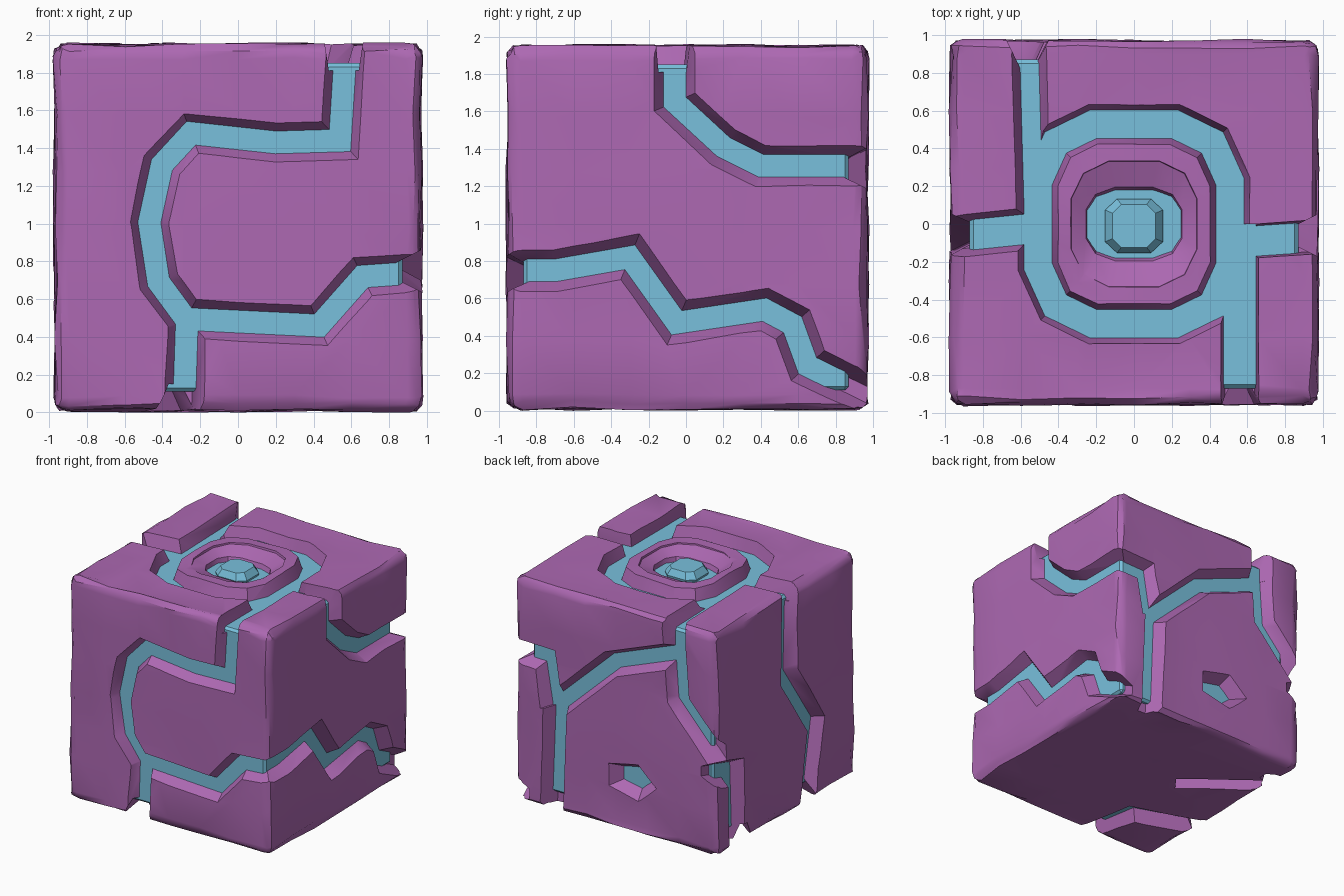
import bpy, bmesh, math, random
from mathutils import Vector, Matrix

if "Cube" in bpy.data.objects:
    bpy.data.objects.remove(bpy.data.objects["Cube"])

random.seed(4)
ZC, CORE = 0.98, 0.87           # block centre height, half size of inner core
E, UP, DN = 1.08, 2.08, -0.1    # groove ends run past the block edges


def material(name, rgb):
    m = bpy.data.materials.new(name)
    m.diffuse_color = (*rgb, 1)
    m.use_nodes = True
    m.node_tree.nodes["Principled BSDF"].inputs["Base Color"].default_value = m.diffuse_color
    return m


STONE = material("stone_purple", (0.42, 0.14, 0.45))
GLOW = material("core_blue", (0.19, 0.53, 0.72))

# face frames: u axis, v axis, outward normal
X, Y, Z = Vector((1, 0, 0)), Vector((0, 1, 0)), Vector((0, 0, 1))
FACES = {"front": (X, Z, -Y), "back": (X, Z, Y), "right": (Y, Z, X),
         "left": (Y, Z, -X), "top": (X, Y, Z), "bottom": (X, Y, -Z)}
cutters = []


def place(face, u, v, d):
    a, b, n = FACES[face]
    return a * u + b * v + n * d + (Z * ZC if b == Y else Vector())


def oval(cu, cv, ru, rv, start, end, n, shape=1.0):
    """n points along a (squarish) oval, angles in degrees."""
    out = []
    for i in range(n):
        t = math.radians(start + (end - start) * i / (n - 1))
        c, s = math.cos(t), math.sin(t)
        out.append((cu + ru * math.copysign(abs(c) ** shape, c), cv + rv * math.copysign(abs(s) ** shape, s)))
    return out


def skin(name, rings, loop=False, mat=None):
    """Solid skinned over a row of equal rings of points."""
    bm = bmesh.new()
    R = [[bm.verts.new(p) for p in ring] for ring in rings]
    k = len(R[0])
    for r, q in zip(R, R[1:] + (R[:1] if loop else [])):
        for i in range(k):
            j = (i + 1) % k
            bm.faces.new((r[i], r[j], q[j], q[i]))
    if not loop:
        bm.faces.new(R[0])
        bm.faces.new(R[-1])
    return add_object(name, bm, mat)


def add_object(name, bm, mat=None):
    bmesh.ops.recalc_face_normals(bm, faces=bm.faces)
    me = bpy.data.meshes.new(name)
    bm.to_mesh(me)
    bm.free()
    ob = bpy.data.objects.new(name, me)
    bpy.context.collection.objects.link(ob)
    if mat:
        me.materials.append(mat)
    return ob


def groove(face, pts, floor=0.06, rim=0.11, loop=False):
    """Trapezoid channel swept along a path drawn on one face, mitred at bends."""
    P, n, rings = [Vector(p) for p in pts], len(pts), []
    for i, p in enumerate(P):
        a = P[i - 1] if loop or i else p * 2 - P[1]
        b = P[(i + 1) % n] if loop or i < n - 1 else p * 2 - P[i - 1]
        d1, d2 = (p - a).normalized(), (b - p).normalized()
        s1 = Vector((-d1.y, d1.x))
        m = (s1 + Vector((-d2.y, d2.x))).normalized()
        m /= max(m.dot(s1), 0.7)
        ring = []
        for side, d in ((-1, 0.83), (1, 0.83), (1, E), (-1, E)):
            w = floor + (rim - floor) * (d - CORE) * 10
            ring.append(place(face, *(p + m * side * w), d))
        rings.append(ring)
    cutters.append(skin("groove_cutter", rings, loop))


def stack(name, face, cu, cv, sides, levels, mat=None, shape=1.0):
    """Stacked rings given as (radius_u, radius_v, depth)."""
    h = 180 / sides
    return skin(name, [[place(face, u, v, d) for u, v in oval(cu, cv, ru, rv, h, 360 - h, sides, shape)]
                       for ru, rv, d in levels], False, mat)


# outer stone: softened cube with slightly uneven faces
bm = bmesh.new()
bmesh.ops.create_cube(bm, size=1.94, matrix=Matrix.Translation((0, 0, ZC)))
bmesh.ops.bevel(bm, geom=bm.edges[:], offset=0.075, segments=3, profile=0.6, affect='EDGES')
bmesh.ops.subdivide_edges(bm, edges=[e for e in bm.edges if e.calc_length() > 0.5], cuts=5, use_grid_fill=True)
for v in bm.verts:
    v.co += Vector([random.uniform(-0.012, 0.012) for _ in range(3)])
    if v.co.y < -0.85:
        v.co.y += 0.015
stone = add_object("stone_shell", bm, STONE)

# front: hook-shaped groove with a branch to the base
hook = oval(-.19, .98, .28, .51, 102, 252, 5)
groove("front", [(.58, UP), (.54, 1.44), (.2, 1.43)] + hook + [(.43, .46), (.66, .72), (E, .75)])
groove("front", [(-.27, .5), (-.29, DN)])

# right: one groove from the top, one stepping down to the back corner
groove("right", [(-.06, UP), (-.06, 1.65), (.2, 1.41), (.4, 1.31), (E, 1.31)])
groove("right", [(-E, .75), (-.7, .75), (-.3, .82), (-.05, .47), (.42, .54), (.57, .46), (.65, .24), (E, .03)])

# back: arch plus side branches
groove("back", [(-.56, UP), (-.57, 1.66), (.05, 1.42), (.58, .92), (.62, DN)])
groove("back", [(-.57, 1.7), (-.6, 1.28), (-E, .76)])
groove("back", [(.61, .88), (.68, 1.29), (E, 1.3)])

# left
groove("left", [(E, .76), (.7, .65), (.67, DN)])
groove("left", [(-.06, UP), (-.03, 1.2), (-.41, .65), (-.27, DN)])

# bottom: cut-off corner and a tapering slit
groove("bottom", [(-.3, -E), (-.4, -.5), (-E, -.27)])
groove("bottom", [(-E, .66), (-.35, .12)], .045, .08)

# top: ring with four arms
groove("top", oval(0, 0, .52, .54, 15, 345, 12, .65), .075, .105, True)
groove("top", [(-.56, E), (-.53, 0)], .05, .09)
groove("top", [(-E, -.08), (-.5, -.02)], .08, .11)
groove("top", [(E, -.06), (.5, -.1)], .08, .09)
groove("top", [(.56, 0), (.56, -E)], .085, .1)

# crater in the top and pit in the back
cutters.append(stack("crater_cutter", "top", 0, 0, 12,
                     [(.25, .17, .83), (.26, .2, .91), (.34, .34, .96), (.36, .36, E)], shape=.7))
cutters.append(stack("pit_cutter", "back", -.14, .46, 5, [(.12, .07, .83), (.36, .24, E)]))

# carve, then remove the cutters
for c in cutters:
    c.hide_render = True
    m = stone.modifiers.new("cut", 'BOOLEAN')
    m.operation, m.solver, m.object = 'DIFFERENCE', 'EXACT', c
dg = bpy.context.evaluated_depsgraph_get()
carved = bpy.data.meshes.new_from_object(stone.evaluated_get(dg))
stone.modifiers.clear()
stone.data = carved
carved.materials.clear()
carved.materials.append(STONE)
for c in cutters:
    bpy.data.objects.remove(c)

# blue inner core and crater gem
bm = bmesh.new()
bmesh.ops.create_cube(bm, size=CORE * 2, matrix=Matrix.Translation((0, 0, ZC)))
bmesh.ops.bevel(bm, geom=bm.edges[:], offset=0.02, segments=1, affect='EDGES')
add_object("inner_core", bm, GLOW)
stack("crater_gem", "top", 0, -.01, 8,
      [(.13, .13, .8), (.16, .15, .89), (.12, .12, .945)], GLOW, shape=.6)

bpy.ops.object.select_all(action='DESELECT')
stone.select_set(True)
bpy.context.view_layer.objects.active = stone
bpy.ops.object.shade_smooth_by_angle(angle=math.radians(35))
